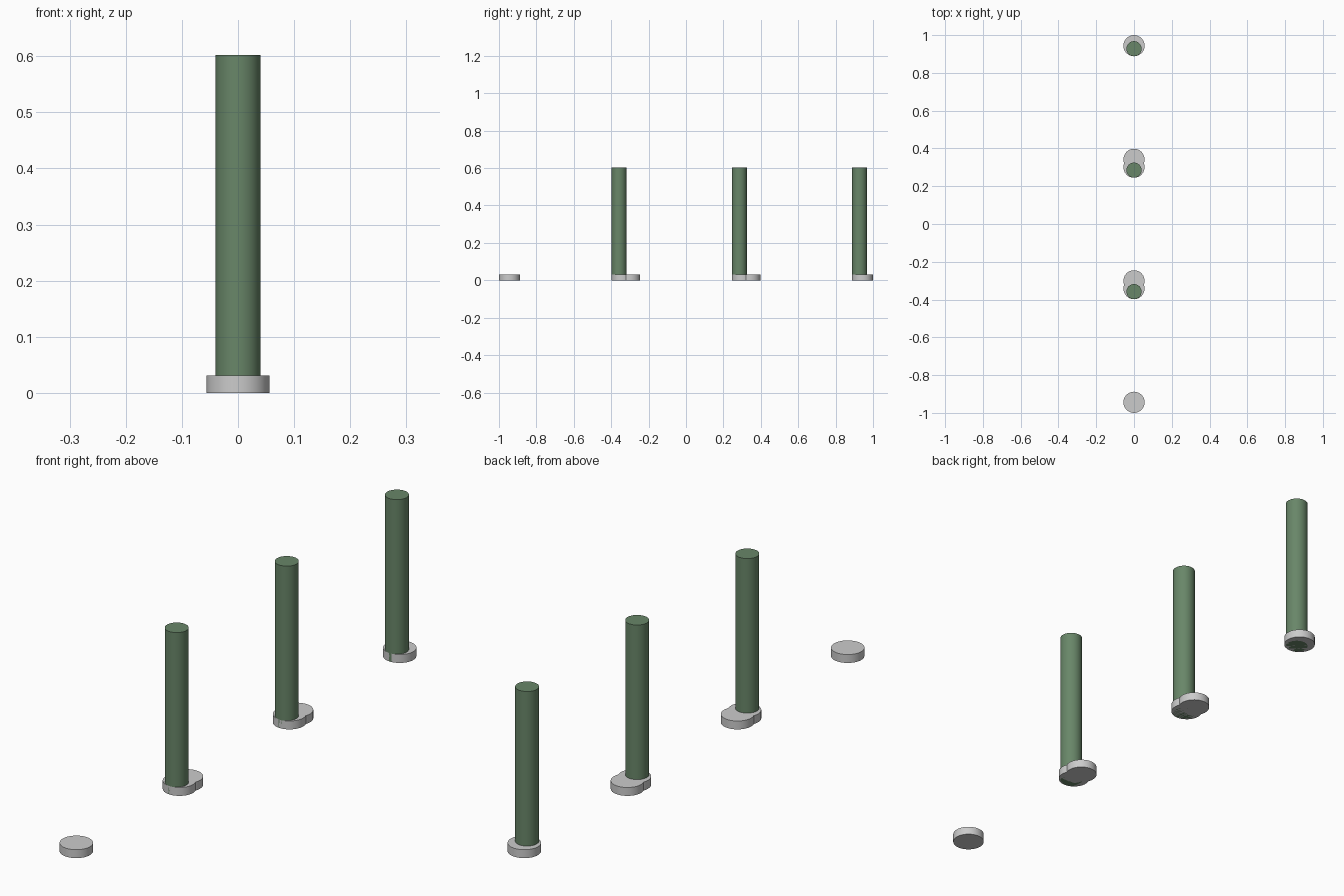
import bpy

if "Cube" in bpy.data.objects:
    bpy.data.objects.remove(bpy.data.objects["Cube"])

post_mat = bpy.data.materials.new("post_green")
post_mat.diffuse_color = (0.14, 0.24, 0.14, 1)
post_mat.use_nodes = True
post_mat.node_tree.nodes["Principled BSDF"].inputs["Base Color"].default_value = post_mat.diffuse_color


def cylinder(name, y, radius, height, mat=None):
    """Upright cylinder standing on z = 0 on the centre line."""
    bpy.ops.mesh.primitive_cylinder_add(
        vertices=48, radius=radius, depth=height, location=(0, y, height / 2))
    ob = bpy.context.object
    ob.name = name
    if mat:
        ob.data.materials.append(mat)
    bpy.ops.object.shade_smooth_by_angle()
    return ob


PITCH = 0.643      # distance between repeated units
SPAN = 0.602       # distance between the two discs of a unit
DISC_R, DISC_H = 0.056, 0.031
POST_R, POST_H = 0.04, 0.602

# Three units in a row: front disc, back disc, and a post whose front
# edge touches the rim of the back disc
for i in range(3):
    front_y = -0.944 + i * PITCH
    back_y = front_y + SPAN
    cylinder(f"front_disc_{i + 1}", front_y, DISC_R, DISC_H)
    cylinder(f"back_disc_{i + 1}", back_y, DISC_R, DISC_H)
    cylinder(f"post_{i + 1}", back_y - (DISC_R - POST_R), POST_R, POST_H, post_mat)
